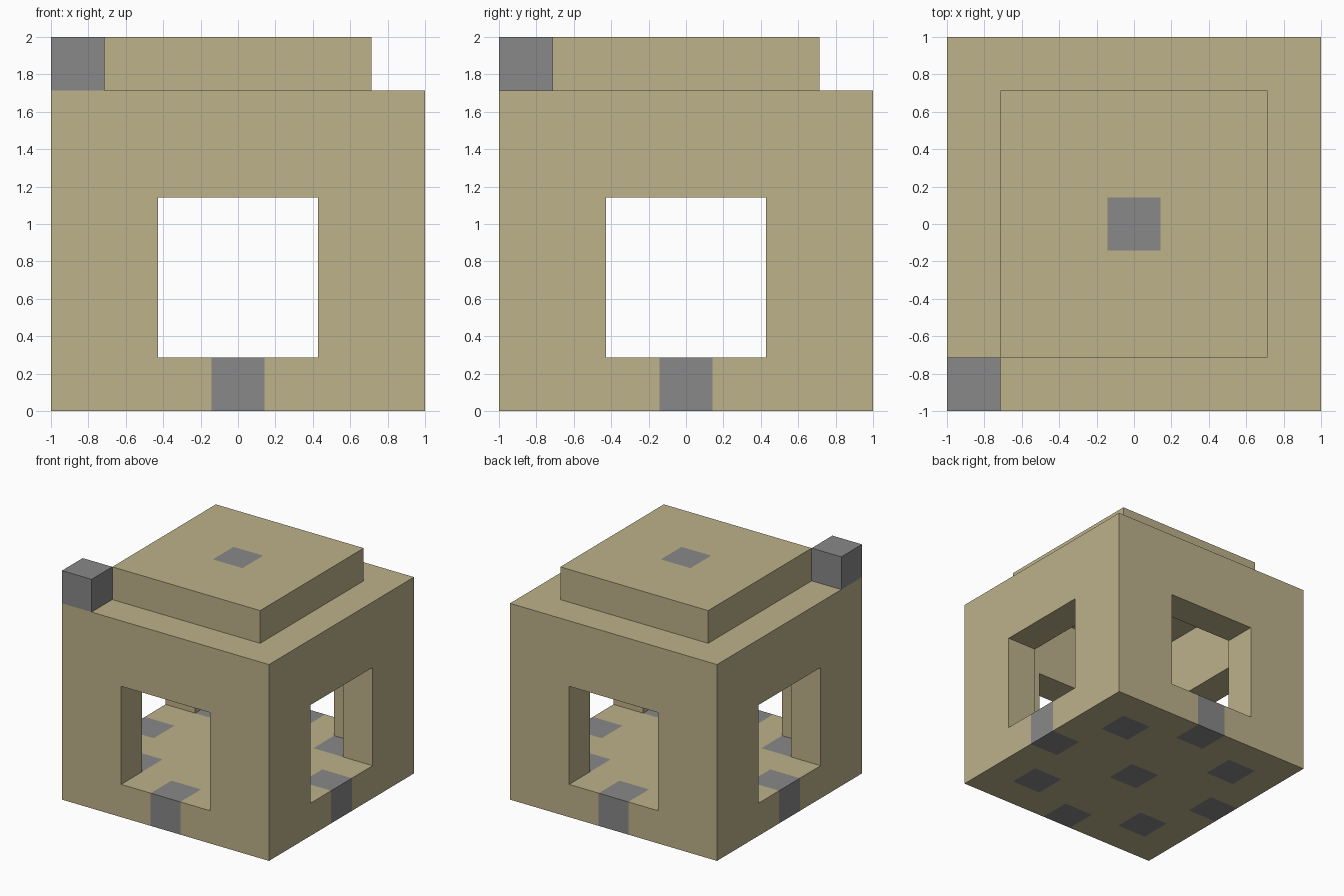
import bpy
import bmesh
from mathutils import Vector

cube = bpy.data.objects.get("Cube")
if cube:
    bpy.data.objects.remove(cube, do_unlink=True)

N = 7            # blocks along each side
U = 2 / N        # size of one block


def make_material(name, rgb):
    mat = bpy.data.materials.new(name)
    mat.use_nodes = True
    mat.diffuse_color = (*rgb, 1)
    mat.node_tree.nodes["Principled BSDF"].inputs["Base Color"].default_value = (*rgb, 1)
    return mat


MATERIALS = [make_material("sandstone", (0.509, 0.445, 0.258)),
             make_material("grey_stone", (0.246, 0.246, 0.246))]


# Part rules: i and j count blocks from the centre, k counts up from the ground
def in_floor(i, j, k):
    return k == 0


def in_walls(i, j, k):
    edge = max(abs(i), abs(j)) == 3
    window = min(abs(i), abs(j)) <= 1 and k <= 3
    return 1 <= k <= 5 and edge and not window


def in_roof(i, j, k):
    return k == 6 and max(abs(i), abs(j)) <= 2


def in_corner_block(i, j, k):
    return (i, j, k) == (-3, -3, 6)


PARTS = {"floor": in_floor, "walls": in_walls,
         "roof": in_roof, "corner_block": in_corner_block}


def is_grey(i, j, k):
    a, b = sorted((abs(i), abs(j)))
    if k == 0:      # inlaid floor stones: centre, diagonals, edge middles
        return (a, b) in {(0, 0), (2, 2), (0, 3)}
    return k == 6 and (b == 0 or in_corner_block(i, j, k))


CELLS = [(i, j, k) for i in range(-3, 4) for j in range(-3, 4) for k in range(N)]
SOLID = {c for c in CELLS if any(rule(*c) for rule in PARTS.values())}
DIRECTIONS = [Vector(d) for d in ((1, 0, 0), (0, 1, 0), (0, 0, 1),
                                  (-1, 0, 0), (0, -1, 0), (0, 0, -1))]


def build_part(name, rule):
    """Lay the part's blocks, keeping only faces open to the air."""
    bm = bmesh.new()
    for cell in CELLS:
        if not rule(*cell):
            continue
        centre = Vector(cell) + Vector((0, 0, 0.5))
        for n in DIRECTIONS:
            if tuple(int(v) for v in Vector(cell) + n) in SOLID:
                continue
            u = Vector((n.y, n.z, n.x))
            v = n.cross(u)
            corners = [centre + (n + u * s + v * t) / 2
                       for s, t in ((-1, -1), (1, -1), (1, 1), (-1, 1))]
            face = bm.faces.new([bm.verts.new(p * U) for p in corners])
            face.material_index = int(is_grey(*cell))
    bmesh.ops.remove_doubles(bm, verts=bm.verts, dist=U / 100)
    mesh = bpy.data.meshes.new(name)
    for mat in MATERIALS:
        mesh.materials.append(mat)
    bm.to_mesh(mesh)
    bm.free()
    bpy.context.collection.objects.link(bpy.data.objects.new(name, mesh))


for part_name, part_rule in PARTS.items():
    build_part(part_name, part_rule)
